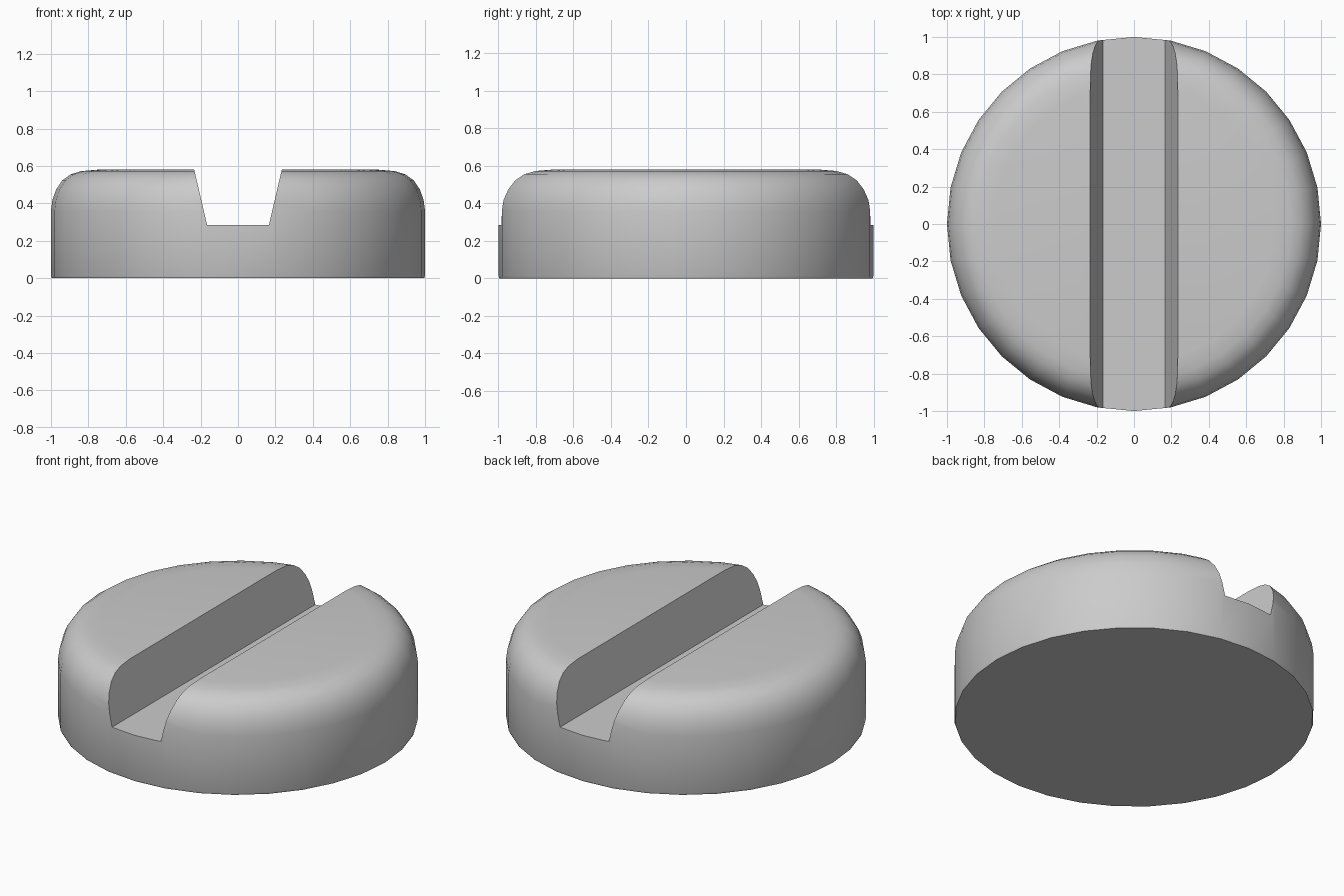
import bpy, bmesh, math

if "Cube" in bpy.data.objects:
    bpy.data.objects.remove(bpy.data.objects["Cube"])

SIDES = 32


def finish(bm, name):
    bmesh.ops.recalc_face_normals(bm, faces=bm.faces)
    mesh = bpy.data.meshes.new(name)
    bm.to_mesh(mesh)
    bm.free()
    obj = bpy.data.objects.new(name, mesh)
    bpy.context.collection.objects.link(obj)
    return obj


# Round screw head: stacked rings with a soft top rim and closed caps
profile = [(0.95, 0), (0.995, 0), (1, 0.012), (1, 0.36), (0.992, 0.42),
           (0.972, 0.475), (0.94, 0.522), (0.895, 0.555), (0.84, 0.572), (0.75, 0.58)]
bm = bmesh.new()
rings = []
for r, z in profile:
    rings.append([bm.verts.new((r * math.cos(i * math.tau / SIDES),
                                r * math.sin(i * math.tau / SIDES), z)) for i in range(SIDES)])
for low, high in zip(rings, rings[1:]):
    for i in range(SIDES):
        j = (i + 1) % SIDES
        bm.faces.new((low[i], low[j], high[j], high[i]))
bm.faces.new(rings[0][::-1])
bm.faces.new(rings[-1])
head = finish(bm, "screw_head")

# Tapered slot cutter running front to back
bm = bmesh.new()
section = [(-0.165, 0.283), (0.165, 0.283), (0.262, 0.7), (-0.262, 0.7)]
front = [bm.verts.new((x, -1.3, z)) for x, z in section]
back = [bm.verts.new((x, 1.3, z)) for x, z in section]
for i in range(4):
    j = (i + 1) % 4
    bm.faces.new((front[i], front[j], back[j], back[i]))
bm.faces.new(front)
bm.faces.new(back)
cutter = finish(bm, "slot_cutter")
cutter.hide_render = True

# Cut the slot, then smooth the rim while the slot edges stay crisp
cut = head.modifiers.new("slot", 'BOOLEAN')
cut.operation = 'DIFFERENCE'
cut.solver = 'EXACT'
cut.object = cutter
bpy.context.view_layer.objects.active = head
head.select_set(True)
bpy.ops.object.modifier_apply(modifier=cut.name)
bpy.data.objects.remove(cutter)
bpy.ops.object.shade_smooth_by_angle(angle=math.radians(50))
